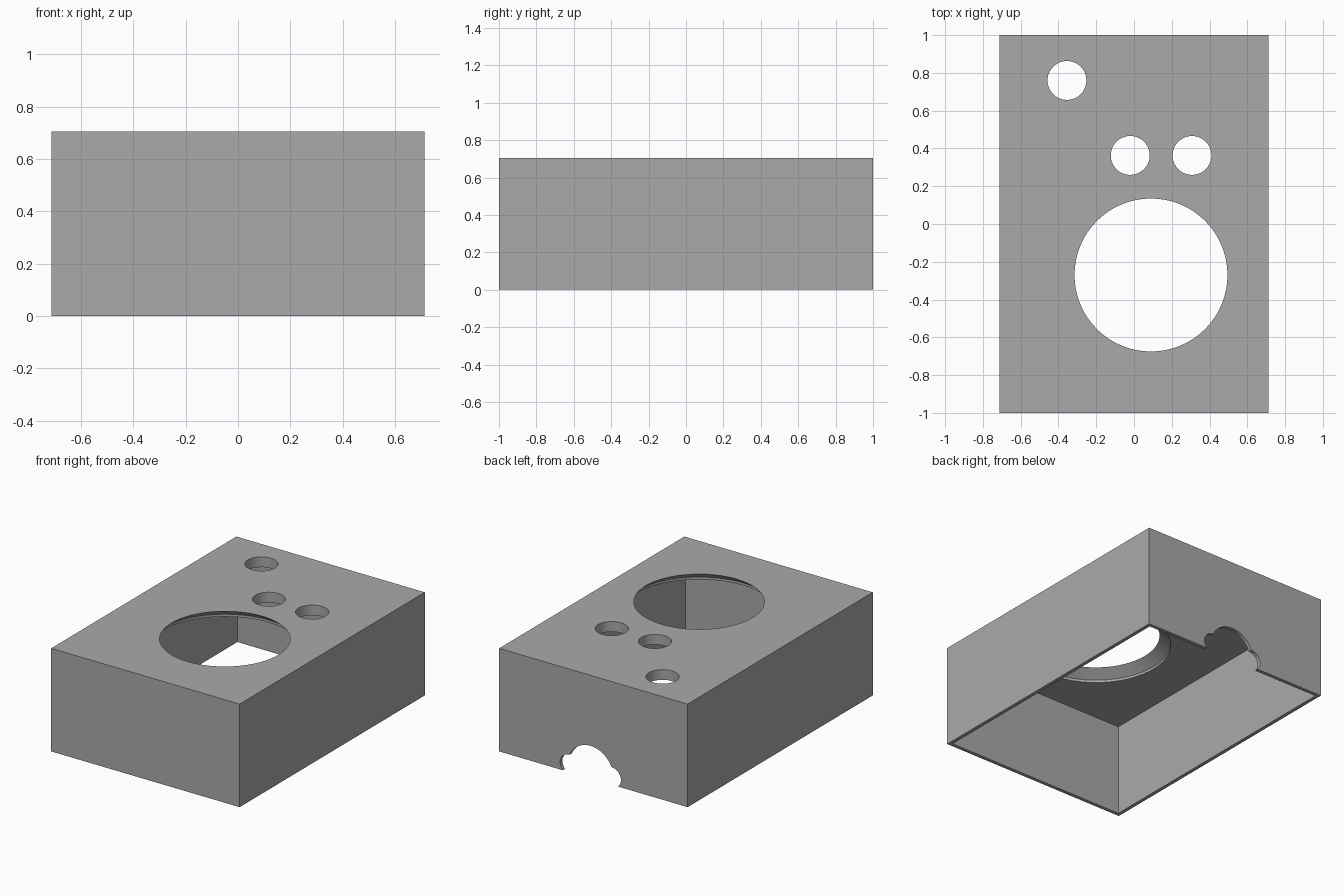
import bpy, math

cube = bpy.data.objects.get("Cube")
if cube:
    bpy.data.objects.remove(cube, do_unlink=True)

W, D, H = 1.425, 2.0, 0.705      # outer size
WALL, TOP = 0.025, 0.07          # wall and top plate thickness

grey = bpy.data.materials.new("plain_grey")
grey.use_nodes = True
colour = (0.4, 0.4, 0.4, 1)
grey.diffuse_color = colour
grey.node_tree.nodes["Principled BSDF"].inputs["Base Color"].default_value = colour


def block(name, size, z):
    bpy.ops.mesh.primitive_cube_add(size=1, location=(0, 0, z))
    ob = bpy.context.object
    ob.name = name
    ob.scale = size
    bpy.ops.object.transform_apply(location=True, rotation=True, scale=True)
    return ob


def drill(name, bottom_r, top_r, depth, loc, sides, rot=(0, 0, 0)):
    bpy.ops.mesh.primitive_cone_add(vertices=sides, radius1=bottom_r, radius2=top_r,
                                    depth=depth, location=loc, rotation=rot)
    bpy.context.object.name = name
    return bpy.context.object


def cut(target, cutter):
    cutter.hide_render = True
    mod = target.modifiers.new("cut", 'BOOLEAN')
    mod.operation = 'DIFFERENCE'
    mod.solver = 'EXACT'
    mod.object = cutter
    bpy.context.view_layer.objects.active = target
    bpy.ops.object.modifier_apply(modifier=mod.name)
    bpy.data.objects.remove(cutter, do_unlink=True)


# Hollow case, open underneath
case = block("case", (W, D, H), H / 2)
case.data.materials.append(grey)
cut(case, block("hollow", (W - 2 * WALL, D - 2 * WALL, H), H / 2 - TOP))

# Large opening, flared towards the inside
x, y, r, flare, cone = 0.09, -0.27, 0.405, 0.071, 0.053
cut(case, drill("opening", r, r, 0.4, (x, y, H), 64))
cut(case, drill("flare", r + flare, r, cone, (x, y, H - cone / 2), 64))
cut(case, drill("recess", r + flare, r + flare, 0.1, (x, y, H - cone - 0.05), 64))

# Small round holes in the top
for x, y in ((-0.355, 0.76), (-0.02, 0.363), (0.307, 0.363)):
    cut(case, drill("small_hole", 0.103, 0.103, 0.4, (x, y, H), 40))

# Arched notch with rounded ears in the back wall
for dx, r in ((0, 0.173), (-0.16, 0.07), (0.16, 0.07)):
    cut(case, drill("notch", r, r, 0.3, (0.022 + dx, D / 2, 0.05), 48,
                    (math.pi / 2, 0, 0)))

bpy.ops.object.select_all(action='DESELECT')
case.select_set(True)
bpy.context.view_layer.objects.active = case
bpy.ops.object.shade_smooth_by_angle(angle=math.radians(30))
